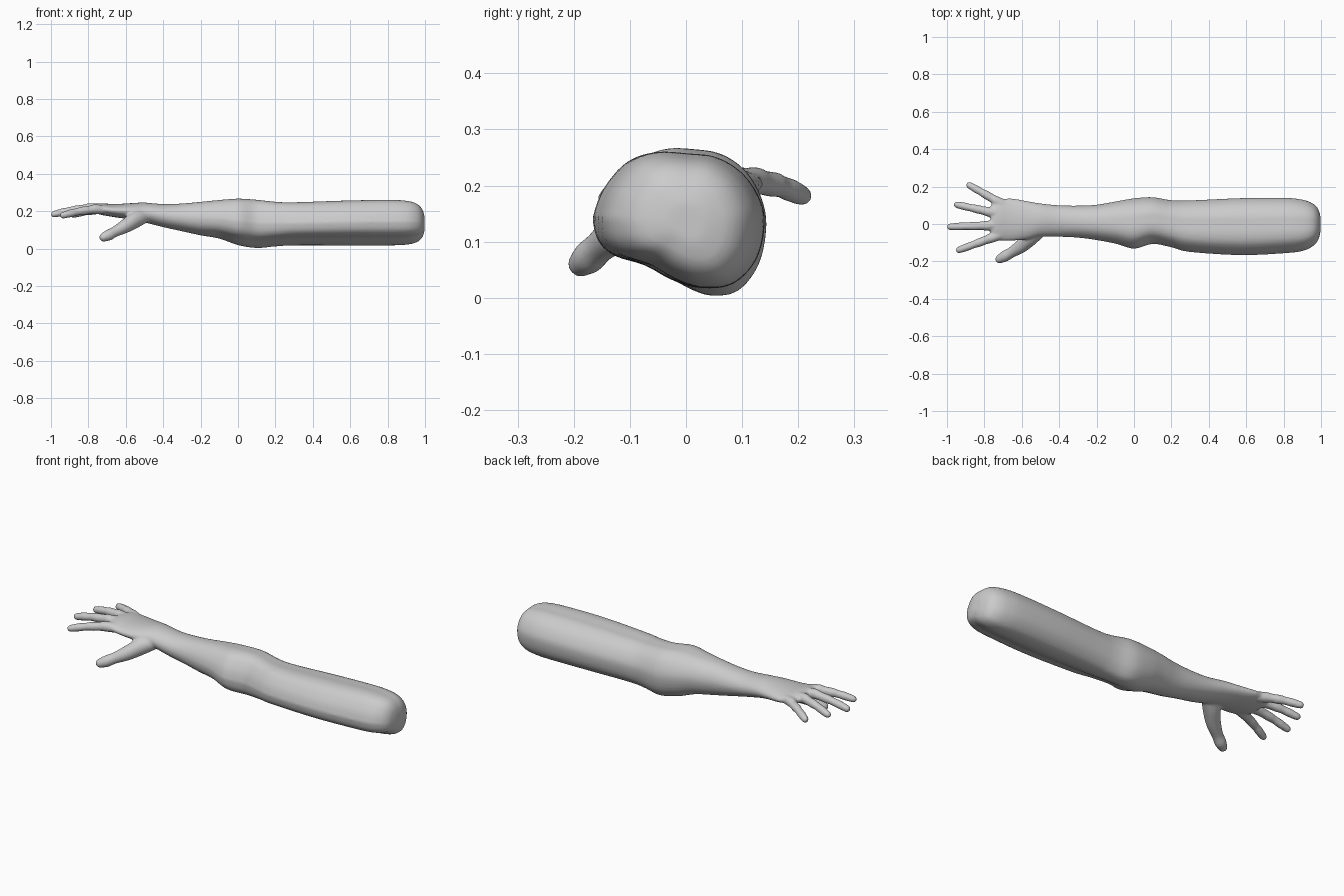
import bpy, bmesh, math
from mathutils import Vector

cube = bpy.data.objects.get("Cube")
if cube:
    bpy.data.objects.remove(cube)

skin = bpy.data.materials.new("plain_grey")
skin.use_nodes = True
grey = (0.6, 0.6, 0.6, 1)
skin.diffuse_color = grey
skin.node_tree.nodes["Principled BSDF"].inputs["Base Color"].default_value = grey


def smooth_path(points, steps):
    """Catmull-Rom interpolation of tuples of any length."""
    pts = [points[0]] + list(points) + [points[-1]]
    out = []
    for a, b, c, d in zip(pts, pts[1:], pts[2:], pts[3:]):
        for s in range(steps):
            t = s / steps
            out.append([0.5 * (2 * q + (r - p) * t + (2 * p - 5 * q + 4 * r - u) * t * t
                               + (3 * q - p - 3 * r + u) * t ** 3)
                        for p, q, r, u in zip(a, b, c, d)])
    out.append(list(points[-1]))
    return out


def loft(bm, rings):
    """Skin a closed tube through rings of equal size."""
    loops = [[bm.verts.new(p) for p in ring] for ring in rings]
    n = len(loops[0])
    faces = [bm.faces.new((a[i], a[(i + 1) % n], b[(i + 1) % n], b[i]))
             for a, b in zip(loops, loops[1:]) for i in range(n)]
    faces += [bm.faces.new(loops[0][::-1]), bm.faces.new(loops[-1])]
    bmesh.ops.recalc_face_normals(bm, faces=faces)


def digit(bm, points):
    """Tapered round tube with a domed tip; points are x, y, z, radius."""
    path = smooth_path(points, 5)
    tip, before = Vector(path[-1][:3]), Vector(path[-2][:3])
    way, r = (tip - before).normalized(), path[-1][3]
    for k in (0.4, 0.7, 0.9, 0.98):
        path.append([*(tip + way * r * k), r * math.sqrt(1 - k * k)])
    side = way.cross(Vector((0, 0, 1))).normalized()
    up = side.cross(way)
    loft(bm, [[Vector(p[:3]) + p[3] * (side * math.cos(a) + up * math.sin(a))
               for a in (math.tau * i / 16 for i in range(16))] for p in path])


# upper arm cross-section (y, z), flat on top and cut away at the lower front
upper = [(-.17, .14), (-.152, .19), (-.11, .24), (-.06, .257), (0, .254), (.05, .248),
         (.098, .22), (.13, .175), (.14, .13), (.125, .065), (.08, .02), (.02, .014),
         (-.03, .03), (-.075, .055), (-.13, .072), (-.16, .1)]
section = smooth_path(upper + upper[:1], 3)[:-1]
unit = [((y + .015) / .155, (z - .1355) / .1215) for y, z in section]

# limb stations: x, y min, y max, z min, z max, share of the upper arm section
stations = [
    (.998, -.035, .035, .1, .17, 1), (.985, -.085, .08, .06, .21, 1),
    (.955, -.12, .11, .035, .24, 1), (.9, -.145, .13, .022, .255, 1),
    (.8, -.157, .14, .018, .26, 1), (.57, -.167, .138, .018, .256, 1),
    (.3, -.15, .126, .018, .247, 1), (.2, -.125, .127, .012, .25, .9),
    (.1, -.107, .143, .003, .261, .8), (0, -.132, .137, .018, .267, .7),
    (-.1, -.105, .12, .052, .26, .5), (-.2, -.086, .103, .07, .25, .3),
    (-.3, -.073, .098, .092, .241, .2), (-.4, -.068, .1, .115, .238, 0),
    (-.5, -.067, .11, .14, .246, 0), (-.57, -.082, .122, .155, .243, 0),
    (-.66, -.09, .137, .168, .238, 0), (-.73, -.088, .128, .18, .242, 0),
    (-.765, -.07, .1, .19, .235, 0)]

bm = bmesh.new()
rings = []
for x, y0, y1, z0, z1, k in smooth_path(stations, 5):
    ring = []
    for u, v in unit:
        size = math.hypot(u, v)
        u2, v2 = u * k + u / size * (1 - k), v * k + v / size * (1 - k)
        ring.append((x, (y0 + y1) / 2 + u2 * (y1 - y0) / 2, (z0 + z1) / 2 + v2 * (z1 - z0) / 2))
    rings.append(ring)
loft(bm, rings)

# fingers: knuckle and tip, from the little finger to the index finger
fingers = [((-.72, .115, .207), (-.88, .207, .182)), ((-.76, .062, .217), (-.946, .103, .187)),
           ((-.77, -.008, .217), (-.983, -.015, .184)), ((-.75, -.07, .21), (-.935, -.139, .178))]
for base, tip in fingers:
    base, tip = Vector(base), Vector(tip)
    wrist = base.lerp(Vector((-.5, .02, .195)), .6)
    spots = [(*wrist, .02), (*base, .027)]
    for t, r in ((.22, .023), (.45, .023), (.6, .02), (.78, .021), (1, .018)):
        p = base.lerp(tip, t)
        spots.append((p.x, p.y, p.z + .006 * math.sin(math.pi * t), r))
    digit(bm, spots)

# thumb with its fleshy base
digit(bm, [(-.47, -.01, .185, .03), (-.54, -.06, .16, .045), (-.6, -.115, .122, .038),
           (-.655, -.152, .092, .029), (-.69, -.172, .073, .03), (-.718, -.187, .061, .024)])

mesh = bpy.data.meshes.new("arm_and_hand")
bm.to_mesh(mesh)
bm.free()
arm = bpy.data.objects.new("arm_and_hand", mesh)
bpy.context.collection.objects.link(arm)
mesh.materials.append(skin)

# fuse the parts into one skin and soften the joins
fuse = arm.modifiers.new("fuse", 'REMESH')
fuse.mode = 'VOXEL'
fuse.voxel_size = .0065
fuse.use_smooth_shade = True
soften = arm.modifiers.new("soften", 'SMOOTH')
soften.factor = .5
soften.iterations = 5
